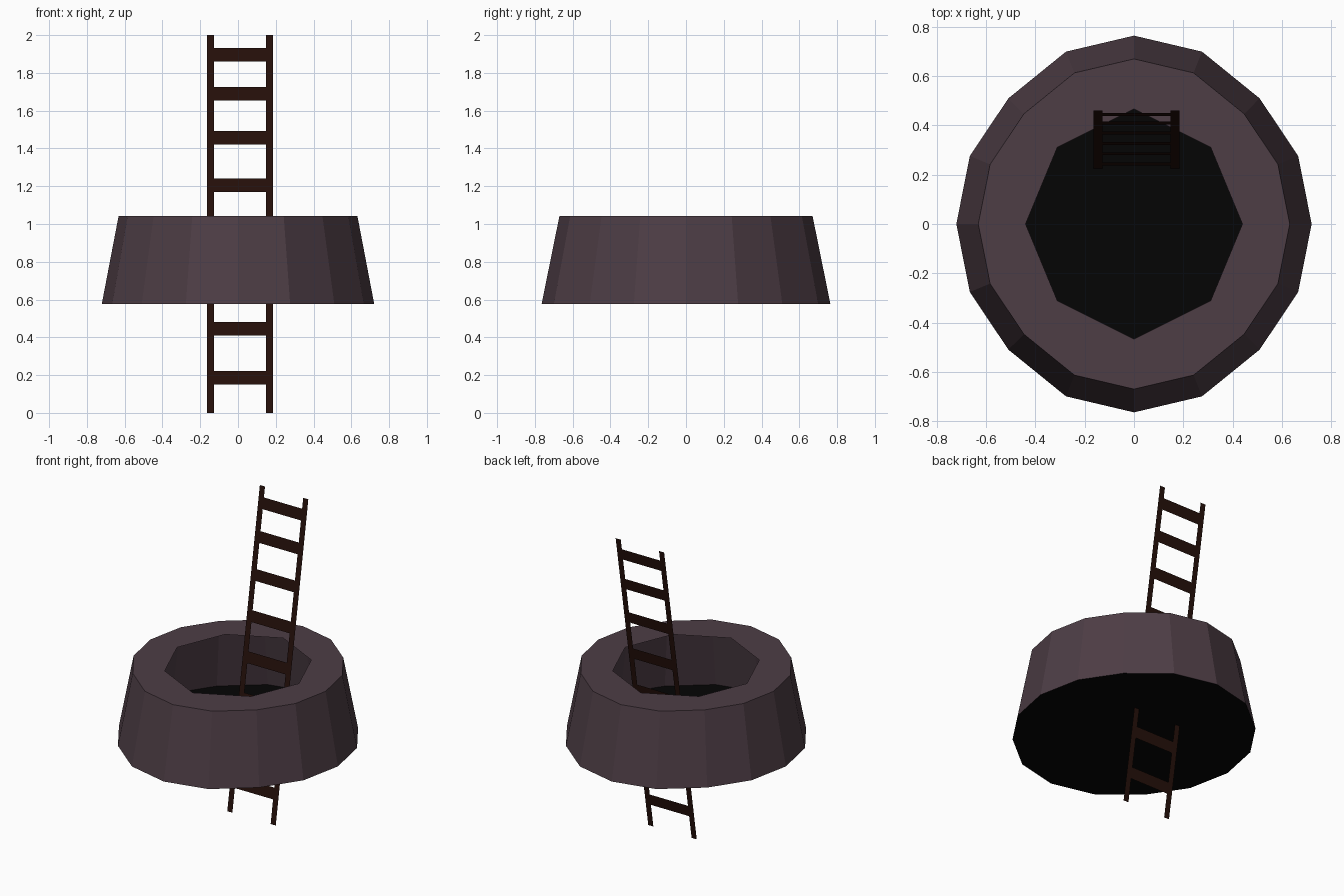
import bpy, bmesh
from math import sin, cos, pi

if "Cube" in bpy.data.objects:
    bpy.data.objects.remove(bpy.data.objects["Cube"])

def material(name, rgb):
    m = bpy.data.materials.new(name)
    m.diffuse_color = (*rgb, 1)
    m.use_nodes = True
    m.node_tree.nodes["Principled BSDF"].inputs["Base Color"].default_value = m.diffuse_color
    return m

def finish(bm, name, mat):
    me = bpy.data.meshes.new(name)
    bm.to_mesh(me)
    bm.free()
    me.materials.append(mat)
    ob = bpy.data.objects.new(name, me)
    bpy.context.collection.objects.link(ob)
    return ob

def ring(bm, n, r, z):
    """Regular polygon whose front and back points are pulled outwards."""
    verts = []
    for i in range(n):
        x, y = cos(2 * pi * i / n), sin(2 * pi * i / n)
        pull = 1.06 if abs(y) > 0.95 else 1.05 if abs(y) > 0.9 else 1.0
        verts.append(bm.verts.new((r * x, r * y * pull, z)))
    return verts

stone = material("stone", (0.075, 0.047, 0.060))
black = material("dark_shaft", (0.0014, 0.0014, 0.0014))
wood = material("wood", (0.019, 0.005, 0.003))

LOW, HIGH = 0.577, 1.043

# Tapered 16-sided wall with a flat rim around an 8-sided opening
bm = bmesh.new()
base = ring(bm, 16, 0.721, LOW)
top = ring(bm, 16, 0.632, HIGH)
hole = ring(bm, 8, 0.44, HIGH)
for i in range(16):
    j = (i + 1) % 16
    bm.faces.new((base[i], base[j], top[j], top[i]))
for i in range(8):
    a, b, c, k = 2 * i, 2 * i + 1, (2 * i + 2) % 16, (i + 1) % 8
    bm.faces.new((hole[i], top[a], top[b]))
    bm.faces.new((hole[i], top[b], hole[k]))
    bm.faces.new((hole[k], top[b], top[c]))
finish(bm, "well_wall", stone)

# Black, very slightly domed disc closing the bottom
bm = bmesh.new()
edge = ring(bm, 16, 0.721, LOW)
mid = bm.verts.new((0, 0, LOW + 0.023))
for i in range(16):
    bm.faces.new((edge[i], edge[(i + 1) % 16], mid))
finish(bm, "well_floor", black)

# Leaning ladder cut from flat strips
def strip(bm, x0, x1, z0, z1):
    def lean(z):
        return 0.125 + 0.168 * z
    bm.faces.new([bm.verts.new((x, lean(z), z))
                  for x, z in ((x0, z0), (x1, z0), (x1, z1), (x0, z1))])

bm = bmesh.new()
for x in (-0.165, 0.148):
    strip(bm, x, x + 0.037, 0, 2)
for z in (0.187, 0.445, 0.70, 0.953, 1.205, 1.457, 1.69, 1.897):
    strip(bm, -0.128, 0.148, z - 0.036, z + 0.036)
finish(bm, "ladder", wood)
